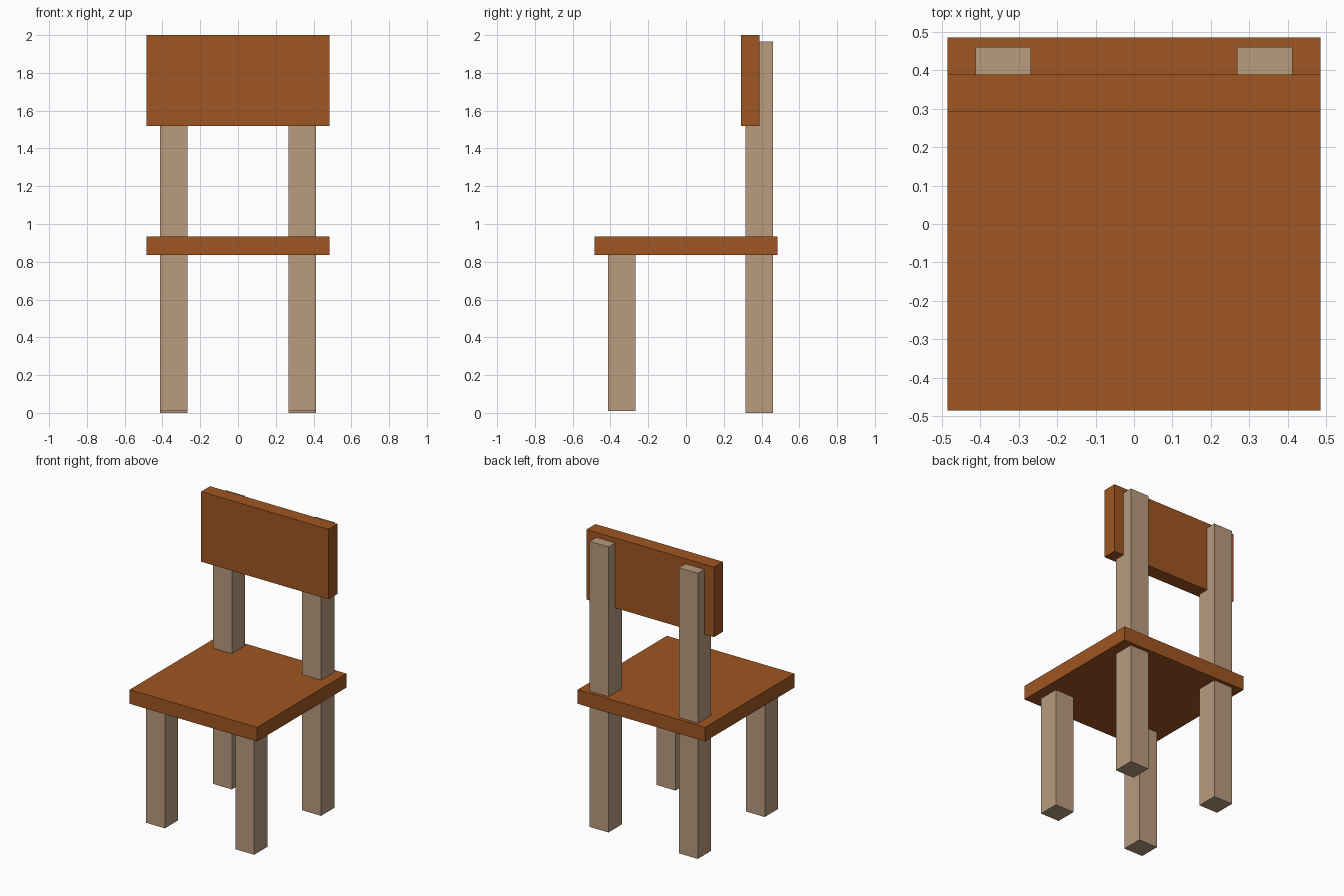
import bpy
import bmesh

if "Cube" in bpy.data.objects:
    bpy.data.objects.remove(bpy.data.objects["Cube"])


def material(name, rgb):
    m = bpy.data.materials.new(name)
    m.diffuse_color = (*rgb, 1.0)
    m.use_nodes = True
    m.node_tree.nodes["Principled BSDF"].inputs["Base Color"].default_value = m.diffuse_color
    return m


brown = material("brown wood", (0.352, 0.093, 0.016))
tan = material("pale wood", (0.479, 0.328, 0.209))


def box(name, lo, hi, mat):
    """Axis-aligned box between two opposite corners."""
    bm = bmesh.new()
    bmesh.ops.create_cube(bm, size=1.0)
    for v in bm.verts:
        v.co = [h if c > 0 else l for c, l, h in zip(v.co, lo, hi)]
    me = bpy.data.meshes.new(name)
    bm.to_mesh(me)
    bm.free()
    me.materials.append(mat)
    ob = bpy.data.objects.new(name, me)
    bpy.context.collection.objects.link(ob)
    return ob


# Seat and backrest boards
box("seat", (-0.485, -0.485, 0.837), (0.485, 0.485, 0.934), brown)
box("backrest", (-0.485, 0.292, 1.518), (0.485, 0.389, 2.0), brown)

# Legs, left and right; the back pair rises behind the backrest
for side, x in (("left", -0.34), ("right", 0.34)):
    x0, x1 = x - 0.072, x + 0.072
    box(side + "_front_leg", (x0, -0.412, 0.01), (x1, -0.268, 0.85), tan)
    box(side + "_back_leg", (x0, 0.315, 0.0), (x1, 0.46, 1.965), tan)
